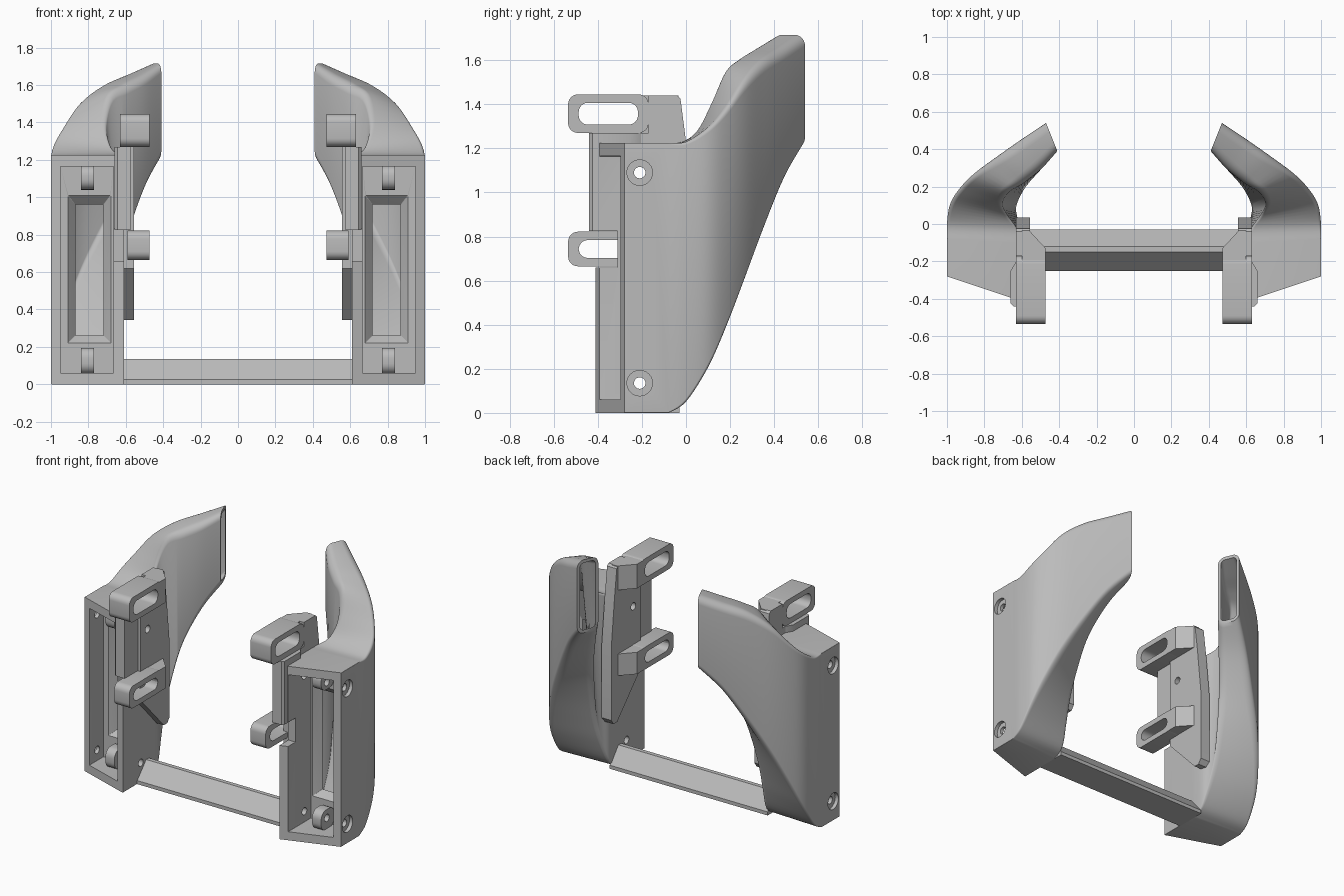
import bpy, bmesh, math
from mathutils import Vector

cube = bpy.data.objects.get("Cube")
if cube:
    bpy.data.objects.remove(cube)

grey = bpy.data.materials.new("matte_grey")
grey.use_nodes = True
COLOUR = (0.5, 0.5, 0.5, 1)
grey.diffuse_color = COLOUR
grey.node_tree.nodes["Principled BSDF"].inputs["Base Color"].default_value = COLOUR


def rounded(a0, a1, b0, b1, r, steps=6):
    """Rounded rectangle as (a, b) pairs, counter-clockwise."""
    pts = []
    corners = [(a1 - r, b1 - r), (a0 + r, b1 - r), (a0 + r, b0 + r), (a1 - r, b0 + r)]
    for k, (a, b) in enumerate(corners):
        for i in range(steps + 1):
            t = math.pi / 2 * (k + i / steps)
            pts.append((a + r * math.cos(t), b + r * math.sin(t)))
    return pts


def make(name, bm):
    bmesh.ops.recalc_face_normals(bm, faces=bm.faces)
    mesh = bpy.data.meshes.new(name)
    bm.to_mesh(mesh)
    bm.free()
    mesh.materials.append(grey)
    ob = bpy.data.objects.new(name, mesh)
    bpy.context.collection.objects.link(ob)
    return ob


def loft(name, rings, closed=False):
    """Skin matching rings; closed joins last to first, else ends are capped."""
    bm = bmesh.new()
    vs = [[bm.verts.new(p) for p in ring] for ring in rings]
    n = len(vs[0])
    pairs = list(zip(vs, vs[1:])) + ([(vs[-1], vs[0])] if closed else [])
    for a, b in pairs:
        for i in range(n):
            j = (i + 1) % n
            bm.faces.new((a[i], a[j], b[j], b[i]))
    if not closed:
        bm.faces.new(vs[0])
        bm.faces.new(vs[-1])
    return make(name, bm)


def prism_x(name, yz, x0, x1):
    return loft(name, [[(x, y, z) for y, z in yz] for x in (x0, x1)])


def prism_z(name, xy, z0, z1):
    return loft(name, [[(x, y, z) for x, y in xy] for z in (z0, z1)])


def slotted_tab(name, y0, y1, z0, z1, x0, x1):
    outer = rounded(y0, y1, z0, z1, 0.045)
    slot = rounded(y0 + 0.048, y1 - 0.048, z0 + 0.038, z1 - 0.038, 0.042)
    return loft(name, [[(x, y, z) for y, z in p]
                       for p, x in ((outer, x0), (outer, x1), (slot, x1), (slot, x0))], True)


def finish(ob, cutters=(), angle=35):
    """Cut, mirror to the other side and shade."""
    bpy.ops.object.select_all(action='DESELECT')
    ob.select_set(True)
    bpy.context.view_layer.objects.active = ob
    for c in cutters:
        m = ob.modifiers.new("cut", 'BOOLEAN')
        m.operation, m.solver, m.object = 'DIFFERENCE', 'EXACT', c
        bpy.ops.object.modifier_apply(modifier=m.name)
    m = ob.modifiers.new("mirror", 'MIRROR')
    m.use_mirror_merge = False
    bpy.ops.object.modifier_apply(modifier=m.name)
    bpy.ops.object.shade_smooth_by_angle(angle=math.radians(angle))


# Duct stations: outer x, y, inner x, y, bottom, outer top, inner top, corner radius,
# lean of the inner wall's top towards the outside
stations = [
    (1.00, -0.28, 0.61, -0.41, 0.00, 1.225, 1.225, 0.003, 0),
    (1.00, -0.08, 0.61, -0.10, 0.00, 1.225, 1.225, 0.004, 0),
    (1.00, 0.00, 0.61, -0.02, 0.05, 1.23, 1.23, 0.015, 0.05),
    (0.985, 0.10, 0.625, 0.04, 0.20, 1.295, 1.28, 0.025, 0.15),
    (0.94, 0.18, 0.63, 0.09, 0.37, 1.38, 1.41, 0.035, 0.25),
    (0.86, 0.265, 0.61, 0.145, 0.58, 1.50, 1.56, 0.045, 0.25),
    (0.74, 0.355, 0.57, 0.21, 0.81, 1.60, 1.61, 0.055, 0.1),
    (0.605, 0.45, 0.49, 0.30, 1.04, 1.66, 1.66, 0.055, 0),
    (0.47, 0.54, 0.41, 0.39, 1.20, 1.715, 1.715, 0.05, 0),
]


def spline(rows, steps=5):
    """Catmull-Rom through the rows after the straight front box."""
    out = [rows[0]]
    for i in range(1, len(rows) - 1):
        p0, p1, p2 = rows[i - 1] if i > 1 else rows[1], rows[i], rows[i + 1]
        p3 = rows[min(i + 2, len(rows) - 1)]
        for s in range(steps):
            t = s / steps
            out.append(tuple(
                b + 0.5 * t * (c - a + t * (2 * a - 5 * b + 4 * c - d + t * (3 * (b - c) + d - a)))
                for a, b, c, d in zip(p0, p1, p2, p3)))
    return out + [rows[-1]]


def section(xo, yo, xi, yi, zb, zo, zi, r, lean=0.0, inset=0.0):
    o, n = Vector((xo, yo)), Vector((xi, yi))
    w = (n - o).length
    d = (n - o) / w
    r = max(r - inset, 0.003)
    low, high = zb + inset, min(zo, zi) - inset
    ring = []
    for u, z in rounded(inset, w - inset, low, high, r):
        f = (z - low) / (high - low)
        p = o + d * u * (1 - lean * f * f)
        lift = (zo + (zi - zo) * u / w) - min(zo, zi)
        ring.append((p.x, p.y, z + lift * f))
    return ring


# Hollow duct: outer skin, nozzle lip, inner skin, inlet funnel, front recess
path = spline(stations)
rings = [section(*s) for s in path]
rings += [section(*s, inset=0.022) for s in reversed(path) if s[1] >= 0.0]
for x0, x1, y, z0, z1 in ((0.72, 0.87, -0.09, 0.26, 0.96),
                          (0.68, 0.91, -0.14, 0.22, 1.01),
                          (0.665, 0.95, -0.14, 0.06, 1.165)):
    rings.append(section(x1, y, x0, y, z0, z1, z1, 0.003))
rings.append(section(0.95, -0.2967, 0.665, -0.3917, 0.06, 1.165, 1.165, 0.003))
duct = loft("air_duct", rings, True)

# Hole cutters
SCREWS = ((-0.21, 1.09), (-0.21, 0.135))


def disc(y, z, r, n=24):
    return [(y + r * math.cos(2 * math.pi * i / n), z + r * math.sin(2 * math.pi * i / n))
            for i in range(n)]


bores = [prism_x("screw_bore", disc(y, z, 0.026), 0.3, 1.2) for y, z in SCREWS]
sinks = [prism_x("screw_sink", disc(y, z, 0.058), 0.975, 1.2) for y, z in SCREWS]
notch = prism_x("tab_notch", [(-0.6, 0.66), (-0.31, 0.66), (-0.31, 0.83), (-0.6, 0.83)], 0.5, 0.667)
cutters = bores + sinks + [notch]

finish(duct, cutters, 40)

# Screw bosses inside the recess
for name, z0, z1, bore in (("upper_screw_boss", 1.04, 1.17, bores[0]),
                           ("lower_screw_boss", 0.055, 0.195, bores[1])):
    finish(prism_x(name, rounded(-0.275, -0.13, z0, z1, 0.055), 0.77, 0.84), [bore])

# Mounting bracket: inner plate, front slab and slotted tabs
plate = prism_x("bracket_plate", [(-0.17, 1.44), (-0.04, 1.44), (-0.025, 1.425), (0.0, 1.23),
                                  (0.035, 0.9), (0.035, 0.38), (0.01, 0.345), (-0.03, 0.345),
                                  (-0.29, 0.62), (-0.29, 1.27), (-0.17, 1.27)], 0.557, 0.632)
finish(plate, [bores[0]])
finish(prism_z("bracket_slab", [(0.575, -0.27), (0.575, -0.44), (0.645, -0.44), (0.66, -0.425),
                                (0.66, -0.25), (0.63, -0.2), (0.575, -0.2)], 0.825, 1.27),
       [bores[0]])
finish(slotted_tab("upper_tab", -0.535, -0.17, 1.27, 1.445, 0.472, 0.632))
finish(slotted_tab("lower_tab", -0.535, -0.17, 0.665, 0.822, 0.472, 0.59))
for name, z0, z1 in (("upper_tab_gusset", 1.27, 1.44), ("lower_tab_gusset", 0.667, 0.82)):
    finish(prism_z(name, [(0.472, -0.205), (0.472, -0.13), (0.56, -0.035),
                          (0.6, -0.035), (0.6, -0.205)], z0, z1))

# Ridge-shaped crossbar joining both ducts
prism_x("crossbar", [(-0.25, 0.0), (-0.25, 0.025), (-0.15, 0.135), (-0.12, 0.135),
                     (-0.03, 0.025), (-0.03, 0.0)], -0.615, 0.615)

for c in cutters:
    bpy.data.objects.remove(c)
